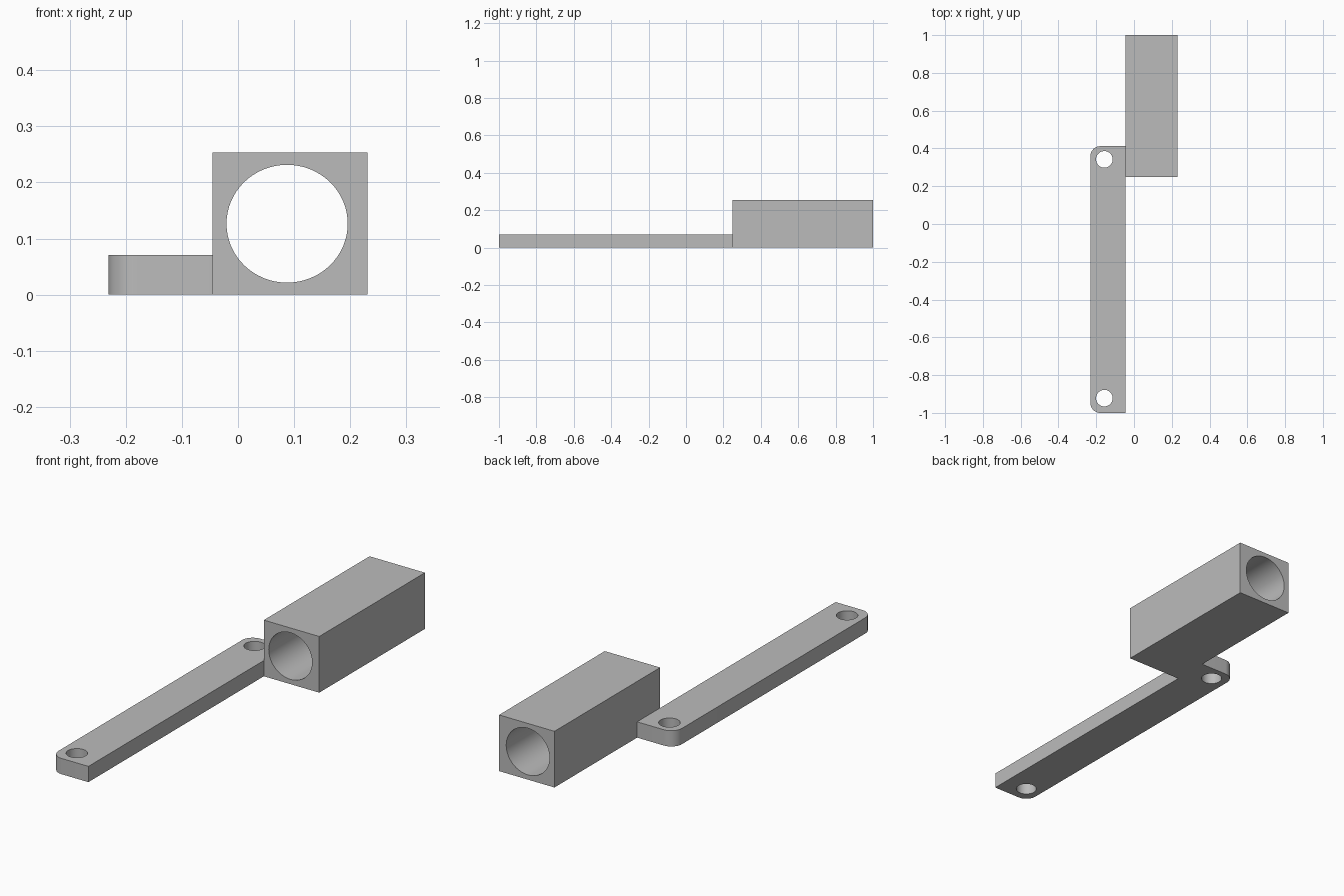
import bpy
import bmesh
from math import sin, cos, pi
from mathutils import Matrix, Vector

cube = bpy.data.objects.get("Cube")
if cube:
    bpy.data.objects.remove(cube, do_unlink=True)

grey = bpy.data.materials.new("plain_grey")
grey.use_nodes = True
grey.diffuse_color = (0.5, 0.5, 0.5, 1)
grey.node_tree.nodes["Principled BSDF"].inputs["Base Color"].default_value = (0.5, 0.5, 0.5, 1)


def ellipse(cx, cy, rx, ry, count=64):
    return [(cx + rx * cos(2 * pi * i / count), cy + ry * sin(2 * pi * i / count))
            for i in range(count)]


def arc(cx, cy, r, start, steps=10):
    return [(cx + r * cos(start + pi / 2 * i / steps), cy + r * sin(start + pi / 2 * i / steps))
            for i in range(steps + 1)]


def plate(name, loops, depth, matrix):
    """Fill an outline with holes, then extrude it into a solid."""
    bm = bmesh.new()
    for loop in loops:
        verts = [bm.verts.new((x, y, 0)) for x, y in loop]
        for a, b in zip(verts, verts[1:] + verts[:1]):
            bm.edges.new((a, b))
    bmesh.ops.triangle_fill(bm, edges=bm.edges[:], use_beauty=True, normal=Vector((0, 0, 1)))
    result = bmesh.ops.extrude_face_region(bm, geom=bm.faces[:], use_keep_orig=True)
    top = [g for g in result["geom"] if isinstance(g, bmesh.types.BMVert)]
    bmesh.ops.translate(bm, verts=top, vec=(0, 0, depth))
    bm.transform(matrix)
    bmesh.ops.recalc_face_normals(bm, faces=bm.faces[:])
    mesh = bpy.data.meshes.new(name)
    bm.to_mesh(mesh)
    bm.free()
    mesh.materials.append(grey)
    obj = bpy.data.objects.new(name, mesh)
    bpy.context.collection.objects.link(obj)
    bpy.ops.object.select_all(action="DESELECT")
    obj.select_set(True)
    bpy.context.view_layer.objects.active = obj
    bpy.ops.object.shade_smooth_by_angle(angle=pi / 6)
    return obj


# Shared dimensions
left, seam, right = -0.231, -0.045, 0.231
arm_back, block_front = 0.412, 0.248
corner = 0.053

# Flat mounting arm with two rounded corners and two screw holes
outline = [(seam, -1), (seam, arm_back)]
outline += arc(left + corner, arm_back - corner, corner, pi / 2)
outline += arc(left + corner, -1 + corner, corner, pi)
holes = [ellipse(-0.157, y, 0.044, 0.044, 48) for y in (-0.922, 0.342)]
plate("mounting_arm", [outline] + holes, 0.071, Matrix.Identity(4))

# Square block with a bore running from front to back
square = [(seam, 0), (right, 0), (right, 0.253), (seam, 0.253)]
bore = ellipse(0.0875, 0.1265, 0.108, 0.105)
upright = Matrix.Translation((0, 1, 0)) @ Matrix.Rotation(pi / 2, 4, "X")
plate("bored_block", [square, bore], 1 - block_front, upright)
